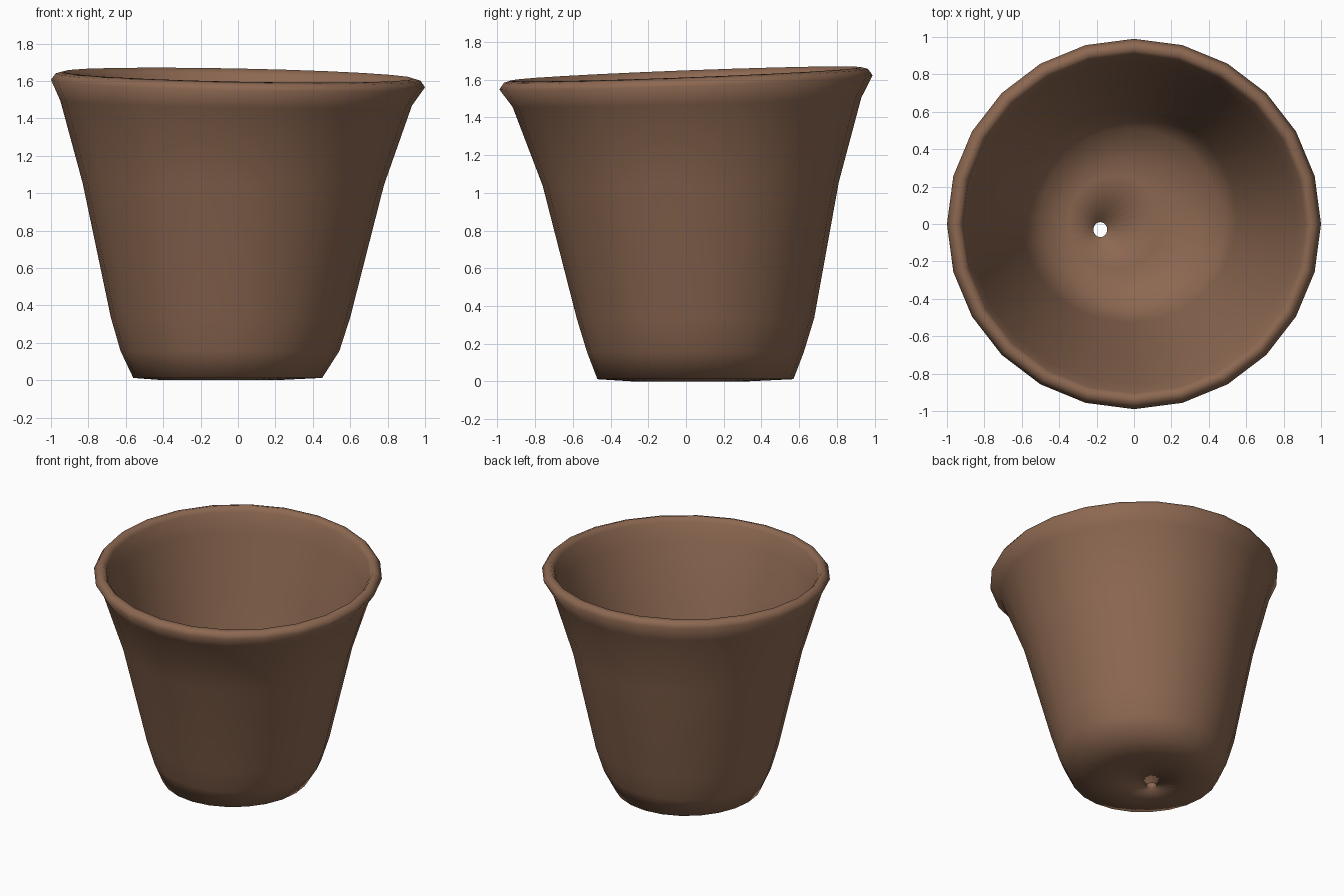
import bpy, bmesh, math

SIDES = 24

# Rings from the underside of the drain hole, up the outside, over the rim,
# down the inside and back to the hole: centre x, centre y, radius x, radius y, z, tilt
rings = [
    (-0.18, -0.03, 0.037, 0.040, 0.012, 0.0),    # hole, underside
    (-0.10, 0.02, 0.30, 0.30, 0.004, 0.0),       # underside
    (-0.055, 0.05, 0.505, 0.52, 0.016, 0.0),     # base edge
    (-0.043, 0.05, 0.585, 0.575, 0.16, 0.0),
    (-0.04, 0.05, 0.64, 0.63, 0.34, 0.0),        # outer wall
    (-0.025, 0.025, 0.805, 0.785, 1.05, 0.3),
    (-0.01, 0.005, 0.94, 0.925, 1.485, 0.7),     # under the rim
    (0.0, 0.0, 1.0, 0.99, 1.59, 1.0),            # widest point
    (0.0, 0.0, 0.975, 0.965, 1.625, 1.0),
    (0.0, 0.0, 0.94, 0.93, 1.635, 1.0),          # rim top
    (0.0, 0.0, 0.915, 0.905, 1.60, 1.0),         # inner lip
    (-0.01, 0.005, 0.88, 0.865, 1.47, 0.7),
    (-0.025, 0.025, 0.745, 0.725, 1.05, 0.3),    # inner wall
    (-0.03, 0.04, 0.58, 0.57, 0.36, 0.0),
    (-0.02, 0.04, 0.48, 0.47, 0.11, 0.0),        # floor edge
    (-0.10, 0.01, 0.25, 0.25, 0.08, 0.0),        # floor
    (-0.18, -0.03, 0.037, 0.040, 0.075, 0.0),    # hole, top side
]

clay = bpy.data.materials.new("brown clay")
clay.diffuse_color = (0.265, 0.139, 0.083, 1.0)

bm = bmesh.new()
loops = []
for cx, cy, rx, ry, z, tilt in rings:
    loop = []
    for i in range(SIDES):
        a = 2 * math.pi * i / SIDES
        x, y = cx + rx * math.cos(a), cy + ry * math.sin(a)
        # the rim leans: higher at the back and left
        loop.append(bm.verts.new((x, y, z + tilt * (0.038 * y - 0.02 * x))))
    loops.append(loop)

# Skin neighbouring rings; the last joins the first through the drain hole
for k, low in enumerate(loops):
    high = loops[(k + 1) % len(loops)]
    for i in range(SIDES):
        j = (i + 1) % SIDES
        bm.faces.new((low[i], low[j], high[j], high[i])).smooth = True
bmesh.ops.recalc_face_normals(bm, faces=bm.faces[:])
base = min(v.co.z for v in bm.verts)
for v in bm.verts:
    v.co.z -= base

mesh = bpy.data.meshes.new("flower_pot")
bm.to_mesh(mesh)
bm.free()
mesh.materials.append(clay)
pot = bpy.data.objects.new("flower_pot", mesh)
bpy.context.collection.objects.link(pot)
